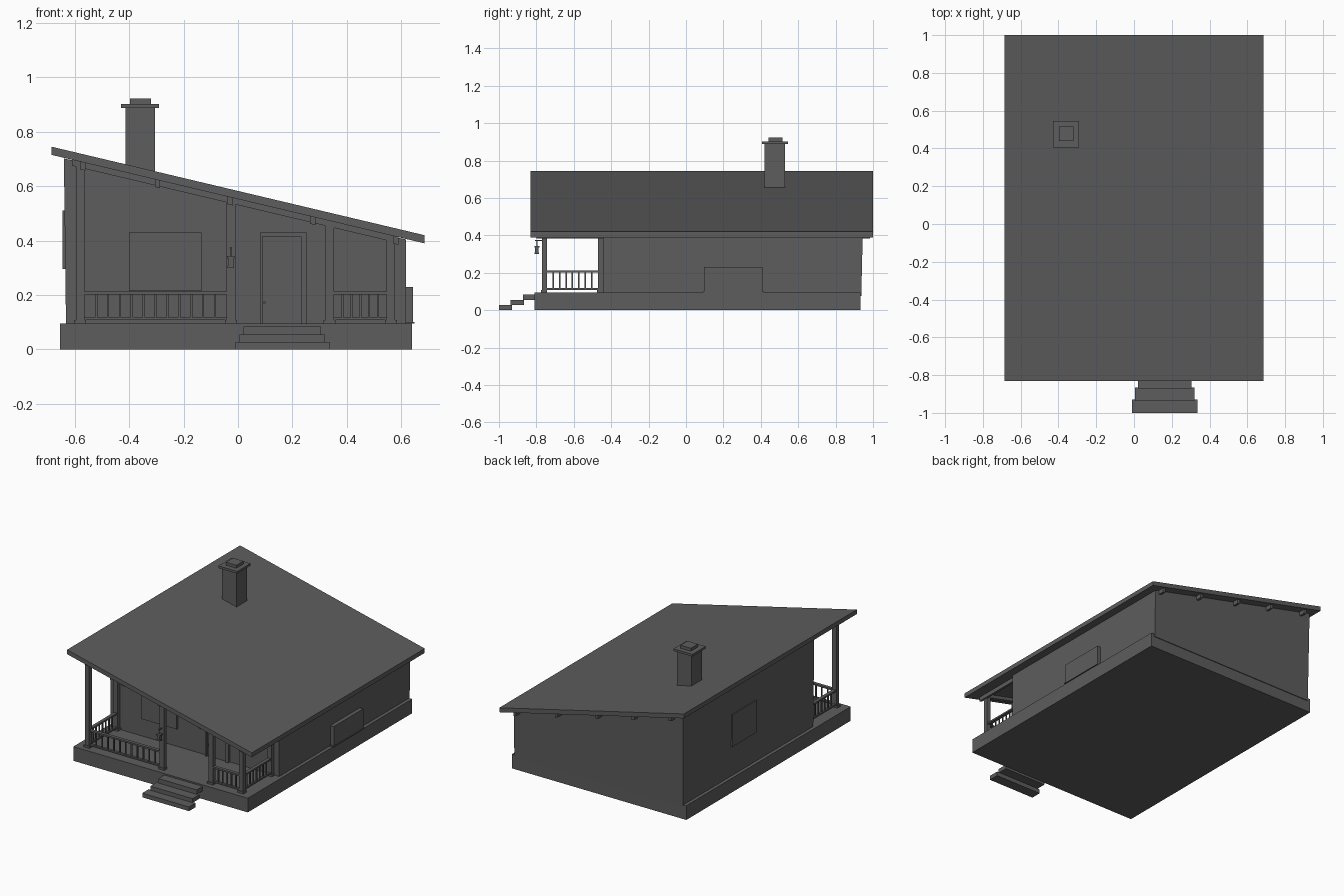
import bpy

# One flat colour for everything
GREY = bpy.data.materials.new("dark_grey")
GREY.diffuse_color = (0.11, 0.11, 0.11, 1)
SLOPE = (0.42 - 0.745) / 1.37


def under(x):
    """Height of the roof underside at x."""
    return 0.715 + SLOPE * (x + 0.685)


def make(name, verts, faces):
    me = bpy.data.meshes.new(name)
    me.from_pydata(verts, [], faces)
    me.materials.append(GREY)
    ob = bpy.data.objects.new(name, me)
    bpy.context.collection.objects.link(ob)
    return ob


def prism(name, profile, y0, y1):
    """Extrude an x-z profile (counter-clockwise seen from the front) along y."""
    n = len(profile)
    verts = [(x, y, z) for y in (y0, y1) for x, z in profile]
    faces = [tuple(range(n)), tuple(range(2 * n - 1, n - 1, -1))]
    faces += [(i, i + n, (i + 1) % n + n, (i + 1) % n) for i in range(n)]
    return make(name, verts, faces)


def box(name, x0, x1, y0, y1, z0, z1):
    return prism(name, [(x0, z0), (x1, z0), (x1, z1), (x0, z1)], y0, y1)


def sloped(name, x0, x1, y0, y1, drop, top=0.0):
    """Bar that follows the roof slope, reaching from drop below to top above its underside."""
    return prism(name, [(x0, under(x0) - drop), (x1, under(x1) - drop),
                        (x1, under(x1) + top), (x0, under(x0) + top)], y0, y1)


# Foundation and entrance steps
box("foundation", -0.655, 0.64, -0.81, 0.932, 0, 0.095)
for x0, x1, y0, y1, z0, z1 in ((0.02, 0.305, -0.872, -0.81, 0.055, 0.085),
                               (0.006, 0.32, -0.937, -0.865, 0.028, 0.055),
                               (-0.01, 0.337, -1.0, -0.93, 0, 0.028)):
    box("step", x0, x1, y0, y1, z0, z1)

# House body, leaning outward a little at the left and back
walls = prism("walls", [(-0.632, 0.075), (0.617, 0.075), (0.617, under(0.617) - 0.002),
                        (-0.64, under(-0.64) - 0.002)], -0.445, 0.937)
for v in walls.data.vertices:
    if v.co.y > 0 and v.co.z > 0.3:
        v.co.y = 0.945

# Single pitch roof with purlins
sloped("roof", -0.685, 0.685, -0.832, 1.0, 0, 0.03)
for x in (-0.57, -0.296, -0.028, 0.274, 0.58):
    sloped("purlin", x - 0.01, x + 0.01, -0.80, 0.985, 0.028)
sloped("porch_beam", -0.61, 0.59, -0.77, -0.743, 0.022)

# Chimney
box("chimney", -0.413, -0.305, 0.42, 0.53, 0.6, 0.888)
box("chimney_cap", -0.43, -0.29, 0.406, 0.546, 0.888, 0.903)
box("chimney_top", -0.397, -0.32, 0.44, 0.515, 0.903, 0.923)

# Porch posts with feet
FRONT = -0.757
for x, y in ((-0.58, FRONT), (-0.026, FRONT), (0.337, FRONT), (0.562, FRONT),
             (-0.58, -0.457), (0.562, -0.457)):
    top = under(x) - 0.005
    box("post", x - 0.016, x + 0.016, y - 0.014, y + 0.014, 0.095, top)
    box("post_foot", x - 0.022, x + 0.022, y - 0.019, y + 0.012, 0.095, 0.108)


# Railings: two rails and evenly spaced balusters
def railing(a, b, fixed, along_x, count):
    def bar(name, s0, s1, half, z0, z1):
        if along_x:
            box(name, s0, s1, fixed - half, fixed + half, z0, z1)
        else:
            box(name, fixed - half, fixed + half, s0, s1, z0, z1)
    bar("top_rail", a, b, 0.011, 0.202, 0.213)
    bar("bottom_rail", a, b, 0.008, 0.108, 0.118)
    for i in range(count):
        s = a + (b - a) * (i + 1) / (count + 1)
        bar("baluster", s - 0.004, s + 0.004, 0.004, 0.118, 0.202)


railing(-0.565, -0.041, FRONT, True, 11)
railing(0.352, 0.547, FRONT, True, 5)
for x in (-0.58, 0.562):
    railing(-0.744, -0.470, x, False, 7)

# Front door with frame and knob
WALL = -0.445
box("door", 0.09, 0.232, WALL - 0.006, WALL, 0.095, 0.415)
box("door_frame_left", 0.08, 0.09, WALL - 0.018, WALL, 0.095, 0.415)
box("door_frame_right", 0.232, 0.252, WALL - 0.018, WALL, 0.095, 0.415)
box("door_frame_top", 0.08, 0.252, WALL - 0.018, WALL, 0.415, 0.43)
box("door_knob", 0.094, 0.101, WALL - 0.018, WALL, 0.168, 0.177)

# Windows on the front, right and left walls
box("front_window", -0.40, -0.135, WALL - 0.012, WALL, 0.215, 0.43)
box("right_window", 0.61, 0.643, 0.097, 0.41, 0.1, 0.23)
box("right_window_sill", 0.61, 0.648, 0.09, 0.416, 0.095, 0.101)
box("left_window", -0.645, -0.63, 0.17, 0.428, 0.295, 0.51)

# Lantern hanging from the middle post
box("lantern_arm", -0.029, -0.023, -0.806, -0.768, 0.37, 0.376)
box("lantern_hook", -0.028, -0.024, -0.799, -0.795, 0.343, 0.372)
box("lantern_roof", -0.04, -0.012, -0.811, -0.783, 0.335, 0.343)
box("lantern_glass", -0.035, -0.017, -0.806, -0.788, 0.308, 0.335)
box("lantern_base", -0.038, -0.014, -0.809, -0.785, 0.300, 0.308)
